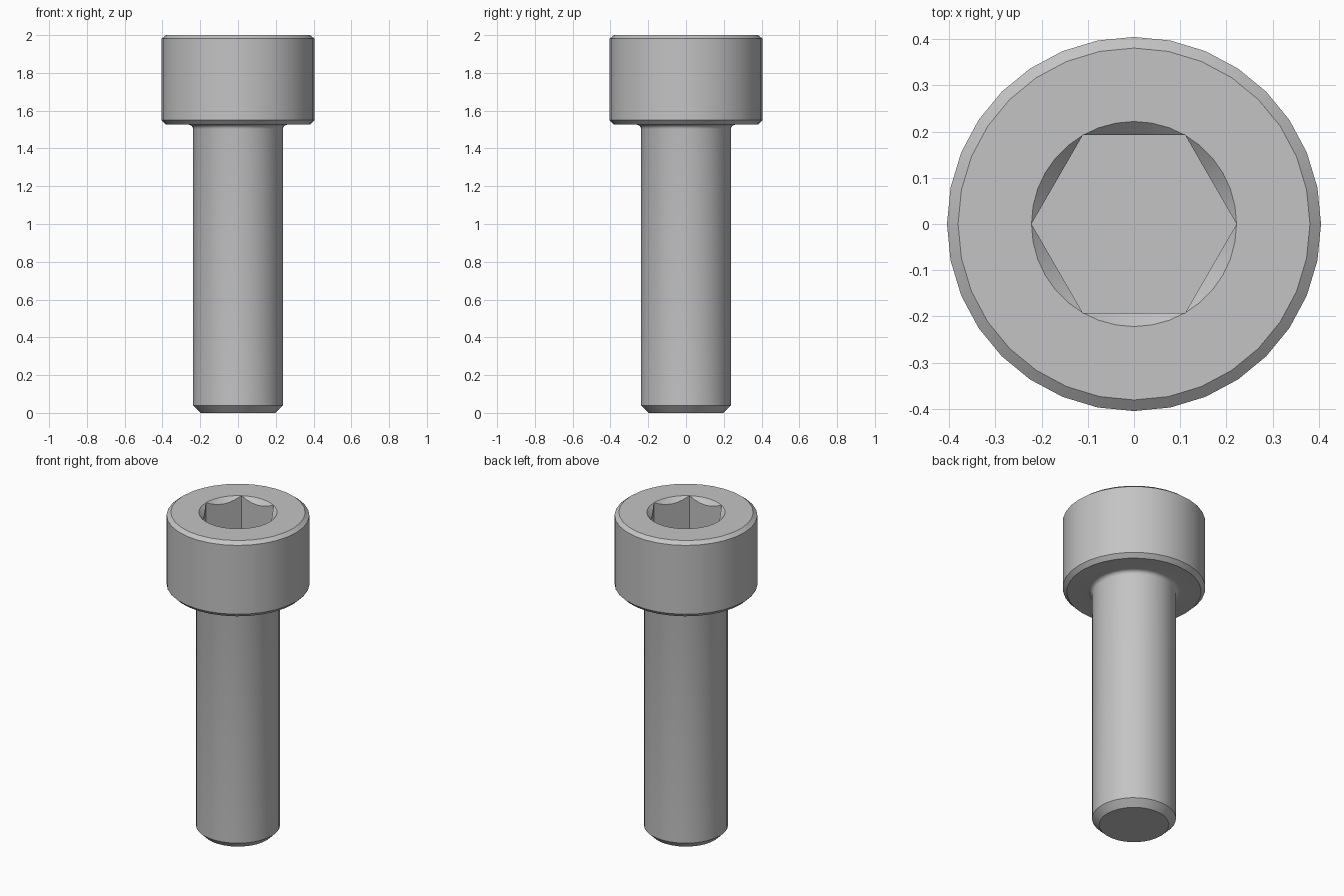
import bpy
import bmesh
from math import sin, cos, pi, radians

cube = bpy.data.objects.get("Cube")
if cube:
    bpy.data.objects.remove(cube, do_unlink=True)

HEAD_R, HEAD_TOP, HEAD_BASE = 0.405, 2.0, 1.526
SHANK_R, FILLET = 0.238, 0.024
CHAMFER, TIP = 0.024, 0.04
HEX_R, SOCKET_DEPTH = 0.222, 0.24
SIDES, SOCKET_SIDES = 32, 36

steel = bpy.data.materials.new("steel_grey")
steel.use_nodes = True
colour = (0.55, 0.55, 0.55, 1)
steel.diffuse_color = colour
steel.node_tree.nodes["Principled BSDF"].inputs["Base Color"].default_value = colour

bm = bmesh.new()


def ring(count, point):
    """Ring of vertices; point(angle) gives the radius and height."""
    verts = []
    for i in range(count):
        a = 2 * pi * i / count
        r, z = point(a)
        verts.append(bm.verts.new((r * cos(a), r * sin(a), z)))
    return verts


def skin(rings):
    """Join neighbouring rings with quads."""
    for low, high in zip(rings, rings[1:]):
        n = len(low)
        for i in range(n):
            j = (i + 1) % n
            bm.faces.new((low[i], low[j], high[j], high[i]))


def hex_radius(a):
    """Distance from the axis to the hexagon wall."""
    return HEX_R * cos(pi / 6) / cos(a % (pi / 3) - pi / 6)


# Shank with chamfered tip, fillet under the head, chamfered head
profile = [(SHANK_R - TIP, 0), (SHANK_R, TIP)]
for k in range(5):
    t = k * pi / 8
    profile.append((SHANK_R + FILLET * (1 - cos(t)),
                    HEAD_BASE - FILLET * (1 - sin(t))))
profile += [(HEAD_R - CHAMFER, HEAD_BASE), (HEAD_R, HEAD_BASE + CHAMFER),
            (HEAD_R, HEAD_TOP - CHAMFER * 0.8), (HEAD_R - CHAMFER, HEAD_TOP)]
outer = [ring(SIDES, lambda a, p=p: p) for p in profile]
skin(outer)
bm.faces.new(outer[0])

# Hexagon socket: countersunk rim, scalloped wall tops, flat floor
rim = ring(SOCKET_SIDES, lambda a: (HEX_R, HEAD_TOP))
scallop = ring(SOCKET_SIDES, lambda a: (hex_radius(a), HEAD_TOP - HEX_R + hex_radius(a)))
floor = ring(SOCKET_SIDES, lambda a: (hex_radius(a), HEAD_TOP - SOCKET_DEPTH))
skin([rim, scallop, floor])
bm.faces.new(floor)

# Flat top of the head around the socket
loops = [bm.edges.get((r[i - 1], r[i])) for r in (outer[-1], rim) for i in range(len(r))]
bmesh.ops.bridge_loops(bm, edges=loops)

bmesh.ops.remove_doubles(bm, verts=bm.verts, dist=0.0001)
bmesh.ops.recalc_face_normals(bm, faces=bm.faces)

mesh = bpy.data.meshes.new("socket_head_screw")
bm.to_mesh(mesh)
bm.free()
mesh.materials.append(steel)
screw = bpy.data.objects.new("socket_head_screw", mesh)
bpy.context.collection.objects.link(screw)

bpy.ops.object.select_all(action="DESELECT")
screw.select_set(True)
bpy.context.view_layer.objects.active = screw
bpy.ops.object.shade_smooth_by_angle(angle=radians(30))
